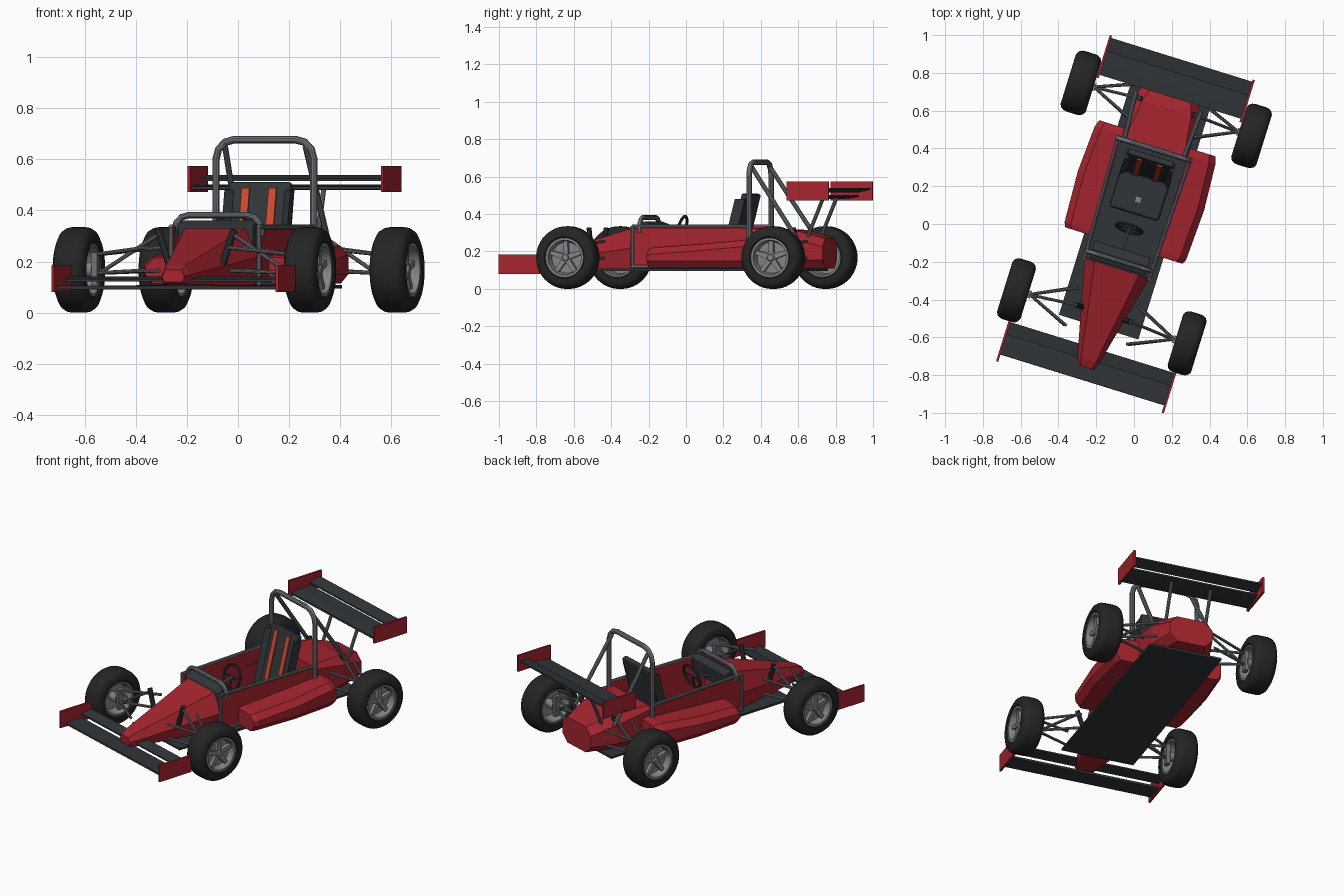
import bpy, bmesh, math
from mathutils import Matrix, Vector

if "Cube" in bpy.data.objects:
    bpy.data.objects.remove(bpy.data.objects["Cube"])

# the car sits turned on the ground: build straight, turn at the end
TURN = Matrix.Rotation(math.radians(-17.25), 4, 'Z') @ Matrix.Translation((-0.017, 0, 0))

def material(name, rgb):
    m = bpy.data.materials.new(name)
    m.diffuse_color = (*rgb, 1)
    m.use_nodes = True
    m.node_tree.nodes["Principled BSDF"].inputs["Base Color"].default_value = m.diffuse_color
    return m

RED = material("red_paint", (0.38, 0.018, 0.028))
DARK = material("dark_panel", (0.03, 0.036, 0.04))
TYRE = material("rubber", (0.018, 0.018, 0.019))
STEEL = material("steel_tube", (0.16, 0.17, 0.19))
RIM = material("wheel_metal", (0.22, 0.23, 0.24))
ORANGE = material("orange_belt", (0.6, 0.07, 0.03))

def add(name, bm, mat, smooth=False, bevel=0):
    bmesh.ops.recalc_face_normals(bm, faces=bm.faces)
    me = bpy.data.meshes.new(name)
    bm.to_mesh(me)
    bm.free()
    ob = bpy.data.objects.new(name, me)
    bpy.context.collection.objects.link(ob)
    me.materials.append(mat)
    if smooth:
        bpy.ops.object.select_all(action='DESELECT')
        ob.select_set(True)
        bpy.context.view_layer.objects.active = ob
        bpy.ops.object.shade_smooth_by_angle(angle=math.radians(35))
    if bevel:
        b = ob.modifiers.new("bevel", 'BEVEL')
        b.width, b.segments = bevel, 2
    return ob

def loft(name, sections, mat, bevel=0):
    """Skin equal-length point loops and cap both ends."""
    bm = bmesh.new()
    rings = [[bm.verts.new(p) for p in s] for s in sections]
    n = len(rings[0])
    for a, b in zip(rings, rings[1:]):
        for i in range(n):
            j = (i + 1) % n
            bm.faces.new((a[i], a[j], b[j], b[i]))
    bm.faces.new(rings[0])
    bm.faces.new(rings[-1])
    return add(name, bm, mat, bevel=bevel)

def box(name, lo, hi, mat, bevel=0):
    (x0, y0, z0), (x1, y1, z1) = lo, hi
    return loft(name, [[(x, y0, z0), (x, y1, z0), (x, y1, z1), (x, y0, z1)] for x in (x0, x1)], mat, bevel)

def slab(name, half, profile, mat, bevel=0):
    """Side profile (y, z) stretched across the car."""
    return loft(name, [[(x, y, z) for y, z in profile] for x in (-half, half)], mat, bevel)

def tubes(name, paths, r, mat=STEEL, cyclic=False):
    cu = bpy.data.curves.new(name, 'CURVE')
    cu.dimensions, cu.bevel_depth, cu.bevel_resolution, cu.use_fill_caps = '3D', r, 3, True
    for path in paths:
        sp = cu.splines.new('POLY')
        sp.points.add(len(path) - 1)
        for p, co in zip(sp.points, path):
            p.co = (*co, 1)
        sp.use_cyclic_u = cyclic
    tmp = bpy.data.objects.new("tmp", cu)
    bm = bmesh.new()
    bm.from_mesh(bpy.data.meshes.new_from_object(tmp))
    bpy.data.objects.remove(tmp)
    return add(name, bm, mat, smooth=True)

def lathe(name, profile, centre, mat, steps=40):
    """Turn a closed (radius, x) profile about the axle."""
    bm = bmesh.new()
    rings = [[bm.verts.new((centre[0] + x, centre[1] + r * math.cos(t), centre[2] + r * math.sin(t)))
              for r, x in profile] for t in (math.tau * k / steps for k in range(steps))]
    n = len(profile)
    for k in range(steps):
        a, b = rings[k], rings[(k + 1) % steps]
        for i in range(n):
            j = (i + 1) % n
            bm.faces.new((a[i], a[j], b[j], b[i]))
    bmesh.ops.remove_doubles(bm, verts=bm.verts, dist=1e-5)
    return add(name, bm, mat, smooth=True)

# floor
box("floor", (-0.22, -0.577, 0.095), (0.22, 0.72, 0.108), DARK)

# nose and engine cover: six-sided sections
def section(y, w, z0, z1):
    zm = z0 + 0.5 * (z1 - z0)
    return [(x * w, y, z) for x, z in ((-.88, z0), (.88, z0), (1, zm), (.68, z1), (-.68, z1), (-1, zm))]

loft("nose", [section(-0.80, 0.045, 0.12, 0.168), section(-0.76, 0.06, 0.11, 0.187),
              section(-0.25, 0.18, 0.108, 0.33)], RED)

def cover(y, w, z0, z1, c):
    return [(-w + c, y, z0), (w - c, y, z0), (w, y, z0 + c), (w, y, z1 - c),
            (w - c, y, z1), (-w + c, y, z1), (-w, y, z1 - c), (-w, y, z0 + c)]

loft("engine_cover", [cover(0.41, 0.185, 0.108, 0.325, 0.02), cover(0.64, 0.18, 0.108, 0.315, 0.045),
                      cover(0.80, 0.13, 0.11, 0.27, 0.045)], RED)

# wings
box("front_wing_main", (-0.455, -0.87, 0.09), (0.455, -0.755, 0.106), DARK, 0.004)
slab("front_wing_flap", 0.455, [(-0.76, 0.122), (-0.69, 0.133), (-0.69, 0.142), (-0.76, 0.131)], DARK)
slab("rear_wing_main", 0.392, [(0.70, 0.482), (0.76, 0.48), (0.84, 0.492), (0.84, 0.502), (0.76, 0.5), (0.70, 0.494)], DARK)
slab("rear_wing_flap", 0.392, [(0.83, 0.515), (0.905, 0.53), (0.905, 0.539), (0.83, 0.525)], DARK)

for s, side in ((-1, "left"), (1, "right")):
    # wing end plates
    box(f"front_{side}_end_plate", (s * 0.459 - .006, -0.91, 0.081), (s * 0.459 + .006, -0.682, 0.185), RED)
    box(f"rear_{side}_end_plate", (s * 0.396 - .006, 0.682, 0.472), (s * 0.396 + .006, 0.917, 0.573), RED)

    # cockpit side panel
    loft(f"{side}_side_panel", [[(s * u, y, 0.108), (s * (u - .012), y, 0.108), (s * (u - .012), y, 0.335),
                                 (s * u, y, 0.335)] for y, u in ((-0.25, 0.18), (0.41, 0.2))], RED)

    # side pod
    loft(f"{side}_side_pod", [[(s * 0.18, y, .115), (s * (w - .03), y, .115), (s * w, y, .15),
                               (s * w, y, z - .035), (s * (w - .035), y, z), (s * 0.18, y, z + .005)]
                              for y, w, z in ((-0.125, .325, .213), (-0.1, .337, .22), (0.18, .35, .24),
                                              (0.43, .335, .262), (0.47, .322, .255))], RED)

    # frame rails, posts and rear stay
    tubes(f"{side}_frame_rails", [[(s * .18, -.25, .335), (s * .2, .41, .335)],
                                  [(s * .18, -.25, .118), (s * .2, .41, .118)],
                                  [(s * .18, -.25, .108), (s * .18, -.25, .335)]], 0.01)
    tubes(f"{side}_hoop_stay", [[(s * .165, .415, .65), (s * .18, .67, .27)]], 0.012)
    tubes(f"{side}_wing_support", [[(s * .12, .80, .487), (s * .12, .71, .27)]], 0.01)

    # wheels and suspension at both axles
    for axle, y, w, inner, yd in (("front", -0.52, 0.065, (-0.41, -0.62), -0.5), ("rear", 0.63, 0.07, (0.525, 0.72), 0.645)):
        tag = f"{axle}_{side}"
        c = Vector((s * 0.473, y, 0.1675))
        lathe(tag + "_tyre", [(.1, -.85 * w), (.112, -w), (.138, -w), (.155, -.87 * w), (.1645, -.65 * w), (.1675, -.4 * w),
                              (.1675, .4 * w), (.1645, .65 * w), (.155, .87 * w), (.138, w), (.112, w), (.1, .85 * w)], c, TYRE, 48)
        lathe(tag + "_rim", [(0, s * .3 * w), (.083, s * .3 * w), (.093, s * .92 * w), (.106, s * .92 * w),
                             (.104, -s * .9 * w), (.094, -s * .9 * w), (.085, s * .1 * w), (0, s * .1 * w)], c, RIM)
        lathe(tag + "_hub", [(0, s * .75 * w), (.016, s * .75 * w), (.022, s * .6 * w),
                             (.03, -s * .9 * w), (0, -s * .9 * w)], c, RIM, 20)
        bm = bmesh.new()
        for k in range(5):
            rot = Matrix.Translation(c) @ Matrix.Rotation(math.tau * k / 5, 4, 'X')
            spoke = bmesh.ops.create_cube(bm, size=1)["verts"]
            for v in spoke:
                wide = .022 if v.co.z > 0 else .03
                v.co = rot @ Vector((s * .47 * w + v.co.x * .024, v.co.y * wide, .053 + v.co.z * .084))
        add(tag + "_spokes", bm, RIM)
        box(tag + "_upright", (s * .405 - .012, y - .02, .11), (s * .405 + .012, y + .02, .235), STEEL)

        top, low = (s * .4, y, .228), (s * .4, y, .155)
        tubes(tag + "_wishbones", [[top, (s * .165, v, .255)] for v in inner] +
              [[low, (s * .175, v, .165)] for v in inner] +
              [[(s * .38, y, .16), (s * .155, yd, .305)]], 0.008)
        tubes(tag + "_damper", [[(s * .155, yd, .325), (s * .11, yd, .19)]], 0.014, DARK)

# roll hoops with rounded corners
def hoop(name, half, y, base, top, bend, r):
    arc = [(half - bend + bend * math.cos(a), top - bend + bend * math.sin(a))
           for a in (math.radians(d) for d in (0, 30, 60, 90))]
    pts = [(half, base)] + arc
    tubes(name, [[(x, y, z) for x, z in pts] + [(-x, y, z) for x, z in reversed(pts)]], r)

hoop("main_roll_hoop", 0.2, 0.41, 0.108, 0.677, 0.075, 0.015)
hoop("front_roll_hoop", 0.178, -0.21, 0.3, 0.382, 0.06, 0.013)

# dashboard
slab("dashboard", 0.155, [(-0.245, .25), (-0.16, .25), (-0.145, .345), (-0.19, .362), (-0.245, .335)], DARK, 0.005)

# steering wheel and column
ring = [(.072 * math.cos(t), -.03 + .02 * math.sin(t), .318 + .07 * math.sin(t))
        for t in (math.tau * k / 28 for k in range(28))]
tubes("steering_wheel", [ring], 0.008, DARK, cyclic=True)
tubes("steering_column", [[(0, -.03, .318), (0, -.17, .285)]], 0.008)
tubes("steering_spokes", [[(-.07, -.03, .318), (.07, -.03, .318)], [(0, -.03, .318), (0, -.05, .25)]], 0.006, DARK)

# seat, belts and buckle
box("seat_base", (-0.137, 0.05, 0.108), (0.137, 0.30, 0.165), DARK, 0.015)
slab("seat_back", 0.127, [(.245, .13), (.285, .13), (.378, .505), (.345, .513)], DARK, 0.01)
for s, side in ((-1, "left"), (1, "right")):
    loft(f"{side}_seat_bolster", [[(s * x, y, z) for x, y in ((.105, y0), (.135, y0 - .025), (.135, y0 + .03), (.105, y0 + .03))]
                                  for y0, z in ((.25, .15), (.335, .48))], DARK)
    loft(f"{side}_shoulder_belt", [[(s * .055 + x, y0 + d, z) for x, d in ((-.016, -.006), (.016, -.006), (.016, .01), (-.016, .01))]
                                   for y0, z in ((.253, .17), (.336, .488))], ORANGE)
box("belt_buckle", (-0.017, 0.112, 0.16), (0.017, 0.146, 0.175), RIM)

for ob in bpy.context.scene.objects:
    ob.matrix_world = TURN
